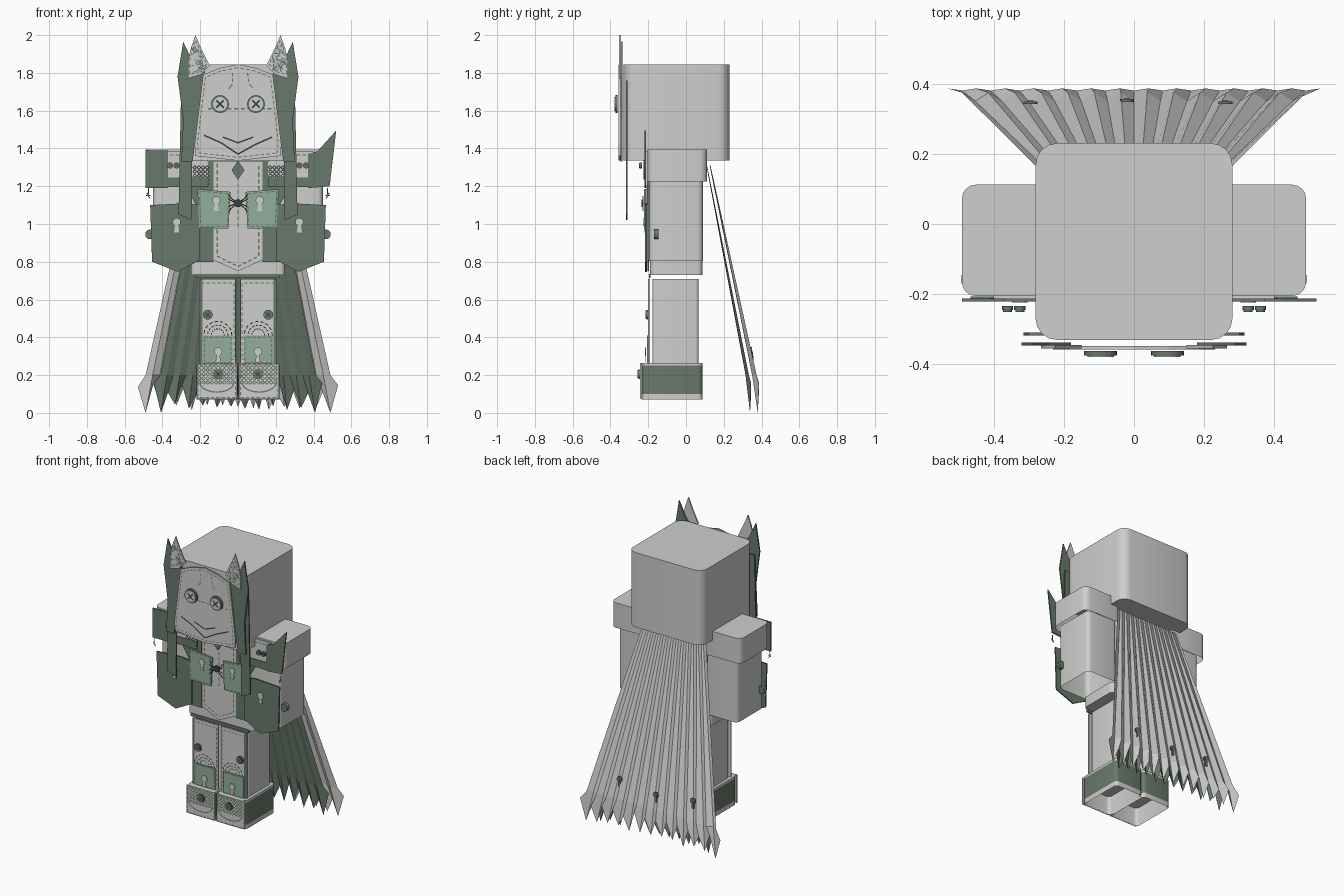
import bpy, bmesh, math, random
from mathutils import Vector

if "Cube" in bpy.data.objects:
    bpy.data.objects.remove(bpy.data.objects["Cube"])
random.seed(4)

def mat(name, r, g, b):
    m = bpy.data.materials.new(name)
    m.diffuse_color = (r, g, b, 1)
    m.use_nodes = True
    m.node_tree.nodes["Principled BSDF"].inputs["Base Color"].default_value = m.diffuse_color
    return m

GREY = mat("light grey", .62, .62, .61)
DARK = mat("dark green", .14, .19, .15)
PALE = mat("pale green", .29, .42, .33)
INK = mat("thread black", .04, .055, .045)
SIDES = ((-1, "left"), (1, "right"))

def finish(name, bm, mats, smooth=False):
    me = bpy.data.meshes.new(name)
    bm.normal_update()
    bm.to_mesh(me)
    bm.free()
    ob = bpy.data.objects.new(name, me)
    bpy.context.collection.objects.link(ob)
    for m in mats:
        me.materials.append(m)
    if smooth:
        bpy.ops.object.select_all(action='DESELECT')
        ob.select_set(True)
        bpy.context.view_layer.objects.active = ob
        bpy.ops.object.shade_smooth_by_angle(angle=math.radians(35))
    return ob

def block(name, lo, hi, r, mats=(GREY,), open_below=False, bands=()):
    """Box with rounded upright edges, optional open underside and colour bands."""
    bm = bmesh.new()
    bmesh.ops.create_cube(bm, size=1)
    for v in bm.verts:
        v.co = Vector([(a + b) / 2 + c * (b - a) for a, b, c in zip(lo, hi, v.co)])
    up = [e for e in bm.edges if abs(e.verts[0].co.z - e.verts[1].co.z) > .01]
    bmesh.ops.bevel(bm, geom=up, offset=r, segments=4, profile=.5, affect='EDGES')
    if open_below:
        low = [f for f in bm.faces if f.calc_center_median().z < lo[2] + .001]
        bmesh.ops.delete(bm, geom=low, context='FACES_ONLY')
    for z in bands:
        bmesh.ops.bisect_plane(bm, geom=bm.verts[:] + bm.edges[:] + bm.faces[:],
                               plane_co=(0, 0, z), plane_no=(0, 0, 1))
    if bands:
        for f in bm.faces:
            f.material_index = int(bands[0] < f.calc_center_median().z < bands[1])
    return finish(name, bm, mats, True)

def plate(name, pts, y, m, t=.009):
    """Flat cut-out facing the front, with its face at y."""
    area = sum(a[0] * b[1] - b[0] * a[1] for a, b in zip(pts, pts[1:] + pts[:1]))
    if area < 0:
        pts = pts[::-1]
    bm = bmesh.new()
    f = bm.faces.new([bm.verts.new((x, y, z)) for x, z in pts])
    ext = bmesh.ops.extrude_face_region(bm, geom=[f], use_keep_orig=True)
    for v in ext['geom']:
        if isinstance(v, bmesh.types.BMVert):
            v.co.y += t
    bmesh.ops.recalc_face_normals(bm, faces=bm.faces)
    return finish(name, bm, [m])

def flip(pts, s):
    return [(x * s, z) for x, z in pts]

def rect(x0, x1, z0, z1):
    return [(x0, z0), (x1, z0), (x1, z1), (x0, z1)]

def disc(x, z, r, n=16):
    return [(x + r * math.cos(2 * math.pi * i / n), z + r * math.sin(2 * math.pi * i / n)) for i in range(n)]

def lines(name, paths, y, w=.007, dash=0, m=DARK):
    """Thread drawn along paths, dashed when dash is above zero."""
    bm = bmesh.new()
    for path in paths:
        for a, b in zip(path, path[1:]):
            a, b = Vector(a), Vector(b)
            n = max(1, round((b - a).length / dash)) if dash else 1
            side = Vector((-(b - a).y, (b - a).x)).normalized() * w / 2
            for i in range(n):
                p = a.lerp(b, i / n)
                q = a.lerp(b, (i + (.62 if dash else 1)) / n)
                bm.faces.new([bm.verts.new((c.x, y, c.y)) for c in (p - side, q - side, q + side, p + side)])
    return finish(name, bm, [m])

def patch(name, pts, y, m, inset=.9):
    """Cloth plate with an inner row of stitches."""
    plate(name, pts, y, m)
    c = Vector((sum(p[0] for p in pts) / len(pts), sum(p[1] for p in pts) / len(pts)))
    lines(name + "_stitches", [[c.lerp(Vector(p), inset) for p in pts + pts[:1]]], y - .001, .005, .03)

def lace(name, x0, x1, z0, z1, y, step=.022):
    """Net of small dark diamonds."""
    paths = []
    for i in range(round((x1 - x0) / step)):
        for j in range(round((z1 - z0) / step)):
            x, z, r = x0 + (i + .5) * step, z0 + (j + .5) * step, step * .45
            paths.append([(x - r, z), (x, z + r), (x + r, z), (x, z - r), (x - r, z)])
    lines(name, paths, y, .005)

def button(name, x, z, y, r, m=PALE):
    plate(name + "_rim", disc(x, z, r, 20), y, DARK, .012)
    plate(name, disc(x, z, r * .8, 20), y - .005, m)
    k = r * .42
    lines(name + "_cross", [[(x - k, z - k), (x + k, z + k)], [(x - k, z + k), (x + k, z - k)]],
          y - .006, r * .2, 0, INK)

def keyhole(name, x, z, y, r=.022):
    plate(name, disc(x, z, r, 12), y - .002, GREY, .004)
    plate(name + "_tail", [(x - .006, z), (x + .006, z), (x + .014, z - .055), (x - .014, z - .055)], y - .001, GREY, .004)

# Solid body
block("head", (-.28, -.33, 1.335), (.28, .23, 1.845), .06)
block("torso", (-.21, -.185, .75), (.21, .085, 1.335), .03)
block("hem", (-.25, -.19, .73), (.25, .088, .805), .03)
for s, n in SIDES:
    def span(a, b):
        return min(a * s, b * s), max(a * s, b * s)
    x0, x1 = span(.2, .49)
    block(n + "_shoulder", (x0, -.205, 1.225), (x1, .112, 1.395), .04, open_below=True)
    x0, x1 = span(.212, .45)
    block(n + "_arm", (x0, -.195, .805), (x1, .09, 1.24), .03, open_below=True)
    x0, x1 = span(.01, .2)
    block(n + "_leg", (x0, -.177, .2), (x1, .066, .71), .015)
    x0, x1 = span(.003, .22)
    block(n + "_boot", (x0, -.235, .07), (x1, .088, .265), .025, (GREY, DARK), True, (.1, .25))
    x0, x1 = span(.009, .214)
    block(n + "_boot_lining", (x0, -.229, .071), (x1, .082, .195), .022, (GREY,), True)

# Face
face = [(-.225, 1.36), (0, 1.335), (.225, 1.36), (.23, 1.42), (.185, 1.79), (.1, 1.825), (0, 1.845), (-.1, 1.825),
        (-.185, 1.79), (-.23, 1.42)]
patch("face", face, -.357, GREY, .93)
lines("face_seams", [[(-.16, 1.61), (.19, 1.61)], [(-.03, 1.8), (-.03, 1.74), (-.06, 1.7)],
                     [(.05, 1.8), (.06, 1.74), (.09, 1.71)]], -.359, .006, .035)
lines("mouth", [[(-.18, 1.47), (-.09, 1.43), (0, 1.37), (.09, 1.42), (.18, 1.46)],
                [(-.08, 1.46), (0, 1.43), (.08, 1.46)]], -.359, .008, 0, INK)
for s, n in SIDES:
    button(n + "_eye", .095 * s, 1.635, -.374, .047, GREY)

# Ears and hanging hair
for s, n in SIDES:
    plate(n + "_hair_top", flip([(.29, 1.965), (.32, 1.78), (.29, 1.55), (.30, 1.33), (.24, 1.33), (.225, 1.45),
                                 (.18, 1.79), (.24, 1.86)], s), -.346, DARK)
    plate(n + "_hair_lock", flip([(.30, 1.76), (.24, 1.76), (.245, 1.02), (.315, 1.05), (.31, 1.3)], s), -.318, DARK)
    fluff = flip([(.225, 2.0), (.195, 1.93), (.15, 1.84), (.2, 1.79), (.265, 1.77), (.265, 1.86), (.25, 1.93)], s)
    patch(n + "_inner_ear", fluff, -.354, GREY, .8)
    web = []
    for i in range(26):
        t = random.random()
        x, z = .17 + .08 * random.random(), 1.81 + .12 * t
        x = x * (1 - t * .7) + .225 * t * .7
        web.append([(s * (x + random.uniform(-.02, .02)), z + random.uniform(-.02, .02)) for k in range(3)])
    lines(n + "_ear_net", web, -.356, .004)

# Vest front
plate("vest_centre", [(-.13, 1.33), (-.13, .81), (0, .75), (.13, .81), (.13, 1.33)], -.205, GREY)
lines("vest_stitches", [[(-.11, 1.32), (-.11, .83), (0, .775), (.11, .83), (.11, 1.32)], [(0, 1.25), (0, .97)]], -.206, .006, .035)
plate("belt", rect(-.22, .22, .715, .735), -.196, DARK)
for s, n in SIDES:
    plate(n + "_vest_panel", flip([(.13, 1.33), (.3, 1.33), (.28, 1.2), (.22, 1.1), (.22, .8), (.13, .8)], s), -.208, DARK)
    patch(n + "_bow", flip([(.04, 1.17), (.215, 1.185), (.205, .98), (.05, .975)], s), -.222, PALE)
    keyhole(n + "_bow_keyhole", .115 * s, 1.125, -.228)
plate("spider", disc(0, 1.11, .022, 10), -.236, INK)
lines("spider_legs", [[(0, 1.11), (s * .035, 1.11 + d), (s * .05, 1.11 + d * 1.9)]
                      for s in (-1, 1) for d in (-.025, -.01, .012, .025)], -.238, .006, 0, INK)
plate("collar_gem", [(0, 1.335), (.034, 1.285), (0, 1.235), (-.034, 1.285)], -.224, DARK)

# Sleeves and shoulder pads
for s, n in SIDES:
    plate(n + "_sleeve", flip([(.2, 1.1), (.28, 1.11), (.465, 1.1), (.455, .8), (.32, .747), (.2, .81)], s), -.216, DARK)
    keyhole(n + "_sleeve_keyhole", .325 * s, 1.01, -.222)
    plate(n + "_pad", flip(rect(.16, .4, 1.2, 1.385), s), -.214, GREY)
    tip = [(.37, 1.37), (.42, 1.385), (.52, 1.495), (.485, 1.2), (.37, 1.19)] if s > 0 else rect(.37, .49, 1.19, 1.39)
    plate(n + "_pad_end", flip(tip, s), -.221, DARK)
    plate(n + "_pad_trim", flip(rect(.16, .41, 1.195, 1.245), s), -.22, DARK)
    a, b = sorted((.16 * s, .24 * s))
    lace(n + "_inner_lace", a, b, 1.2, 1.3, -.2225)
    for k, x in enumerate((.325, .36)):
        button(n + "_pad_stud_%d" % k, x * s, 1.31, -.245, .016, DARK)
    lines(n + "_pad_thread", [flip([(.17, 1.365), (.37, 1.365)], s)], -.216, .006, .03)
    # Hanging charm and side button
    lines(n + "_charm", [flip([(.475, 1.19), (.475, 1.15)], s), flip([(.463, 1.15), (.487, 1.15)], s),
                         flip([(.467, 1.135), (.483, 1.165)], s)], -.224, .005)
    plate(n + "_side_button", flip(disc(.465, .945, .026, 14), s), -.17, DARK, .025)

# Trousers and boot fronts
for s, n in SIDES:
    patch(n + "_trouser", flip(rect(.012, .205, .26, .71), s), -.2, GREY, .9)
    lines(n + "_outer_seam", [flip([(.195, .26), (.195, .71)], s)], -.202, .014)
    patch(n + "_knee_patch", flip(rect(.03, .185, .26, .41), s), -.207, PALE)
    arcs = [[(s * .107 + r * math.cos(i * math.pi / 8), .41 + r * math.sin(i * math.pi / 8)) for i in range(9)]
            for r in (.035, .055, .075)]
    lines(n + "_knee_lace", arcs, -.209, .005, .02)
    keyhole(n + "_knee_keyhole", .105 * s, .325, -.214)
    button(n + "_trouser_button", .16 * s, .52, -.21, .026, DARK)
    patch(n + "_boot_front", flip(rect(.006, .218, .075, .265), s), -.243, GREY, .93)
    a, b = sorted((.01 * s, .215 * s))
    lace(n + "_boot_lace", a, b, .15, .26, -.245)
    lines(n + "_boot_scallop", [[(s * (.112 + .09 * math.cos(i * math.pi / 10)), .16 - .05 * math.sin(i * math.pi / 10))
                                 for i in range(11)]], -.245, .007)
    button(n + "_boot_button", .105 * s, .205, -.252, .026, DARK)

def cape(name, m, n, top, low, y0, y1, depth):
    """Pleated, ragged cloth flaring out toward the ground."""
    bm = bmesh.new()
    rows = []
    for i in range(2 * n + 1):
        u, odd = i / n - 1, i % 2
        z = random.uniform(0, .045) if odd else random.uniform(.1, .16)
        if i in (1, 2 * n - 1):
            z = 0
        mid = low - (low - top) * .14
        rows.append([bm.verts.new(c) for c in ((top * u, y0 + depth * .2 * odd, 1.31),
                                               (mid * u, y1 - .012 - depth * odd, .2), (low * u, y1 - .006 * odd, z))])
    for a, b in zip(rows, rows[1:]):
        for k in (0, 1):
            bm.faces.new((a[k], b[k], b[k + 1], a[k + 1]))
    return finish(name, bm, [m])

# Cape with green lining and back charms
cape("cape_outside", GREY, 13, .24, .53, .125, .386, .024)
cape("cape_lining", DARK, 12, .2, .445, .108, .345, .018)
for k, (x, z) in enumerate(((-.295, .33), (-.02, .3), (.26, .33))):
    y = .125 + .245 * (1.31 - z) / 1.11
    plate("cape_charm_%d" % k, disc(x, z, .02, 12), y, DARK, .008)
    plate("cape_charm_tail_%d" % k, rect(x - .009, x + .009, z - .05, z), y + .002, DARK, .008)
